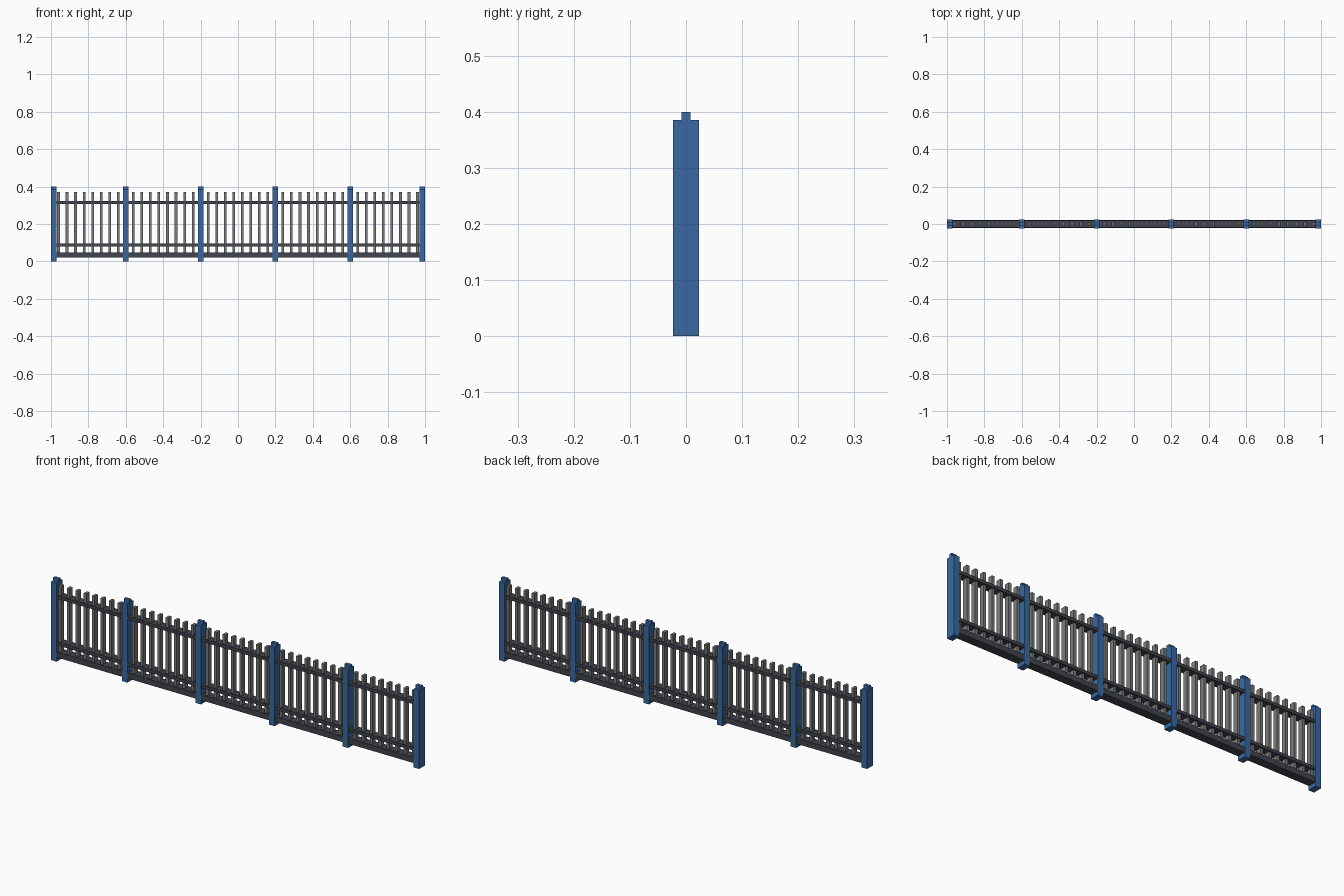
import bpy
import bmesh
from mathutils import Vector

cube = bpy.data.objects.get("Cube")
if cube:
    bpy.data.objects.remove(cube, do_unlink=True)


def make_material(name, rgb):
    mat = bpy.data.materials.new(name)
    mat.use_nodes = True
    mat.diffuse_color = (*rgb, 1)
    mat.node_tree.nodes["Principled BSDF"].inputs["Base Color"].default_value = (*rgb, 1)
    return mat


BLUE = make_material("blue paint", (0.042, 0.141, 0.366))
GREY = make_material("picket grey", (0.2, 0.2, 0.195))
DARK = make_material("dark rail grey", (0.054, 0.058, 0.075))


def prism(name, outline, x, width, mat):
    """Extrude a closed (y, z) outline along x, centred on x."""
    bm = bmesh.new()
    face = bm.faces.new([bm.verts.new((x - width / 2, y, z)) for y, z in outline])
    ext = bmesh.ops.extrude_face_region(bm, geom=[face])
    moved = [v for v in ext["geom"] if isinstance(v, bmesh.types.BMVert)]
    bmesh.ops.translate(bm, verts=moved, vec=Vector((width, 0, 0)))
    bmesh.ops.recalc_face_normals(bm, faces=bm.faces)
    mesh = bpy.data.meshes.new(name)
    bm.to_mesh(mesh)
    bm.free()
    mesh.materials.append(mat)
    obj = bpy.data.objects.new(name, mesh)
    bpy.context.collection.objects.link(obj)
    return obj


def rect(half_depth, z0, z1):
    return [(-half_depth, z0), (half_depth, z0), (half_depth, z1), (-half_depth, z1)]


# Posts: full-depth body with a narrow raised ridge on top
POST_W = 0.03
post_outline = [(-0.023, 0), (0.023, 0), (0.023, 0.385), (0.008, 0.385),
                (0.008, 0.4), (-0.008, 0.4), (-0.008, 0.385), (-0.023, 0.385)]
post_x = [-1 + POST_W / 2, -0.6, -0.2, 0.2, 0.6, 1 - POST_W / 2]
for i, x in enumerate(post_x):
    prism(f"post_{i + 1}", post_outline, x, POST_W, BLUE)

# Each bay between two posts: three rails and eight pickets
rails = {"base_rail": (0.021, 0.02, 0.047),
         "lower_rail": (0.020, 0.080, 0.095),
         "top_rail": (0.020, 0.308, 0.323)}
PICKETS = 8
for bay in range(5):
    left, right = post_x[bay] + POST_W / 2, post_x[bay + 1] - POST_W / 2
    for name, (half_depth, z0, z1) in rails.items():
        prism(f"{name}_{bay + 1}", rect(half_depth, z0, z1),
              (left + right) / 2, right - left, DARK)
    for k in range(PICKETS):
        x = -1 + 0.4 * bay + 0.04 + k * 0.32 / (PICKETS - 1)
        prism(f"picket_{bay + 1}_{k + 1}", rect(0.012, 0.047, 0.37), x, 0.014, GREY)
